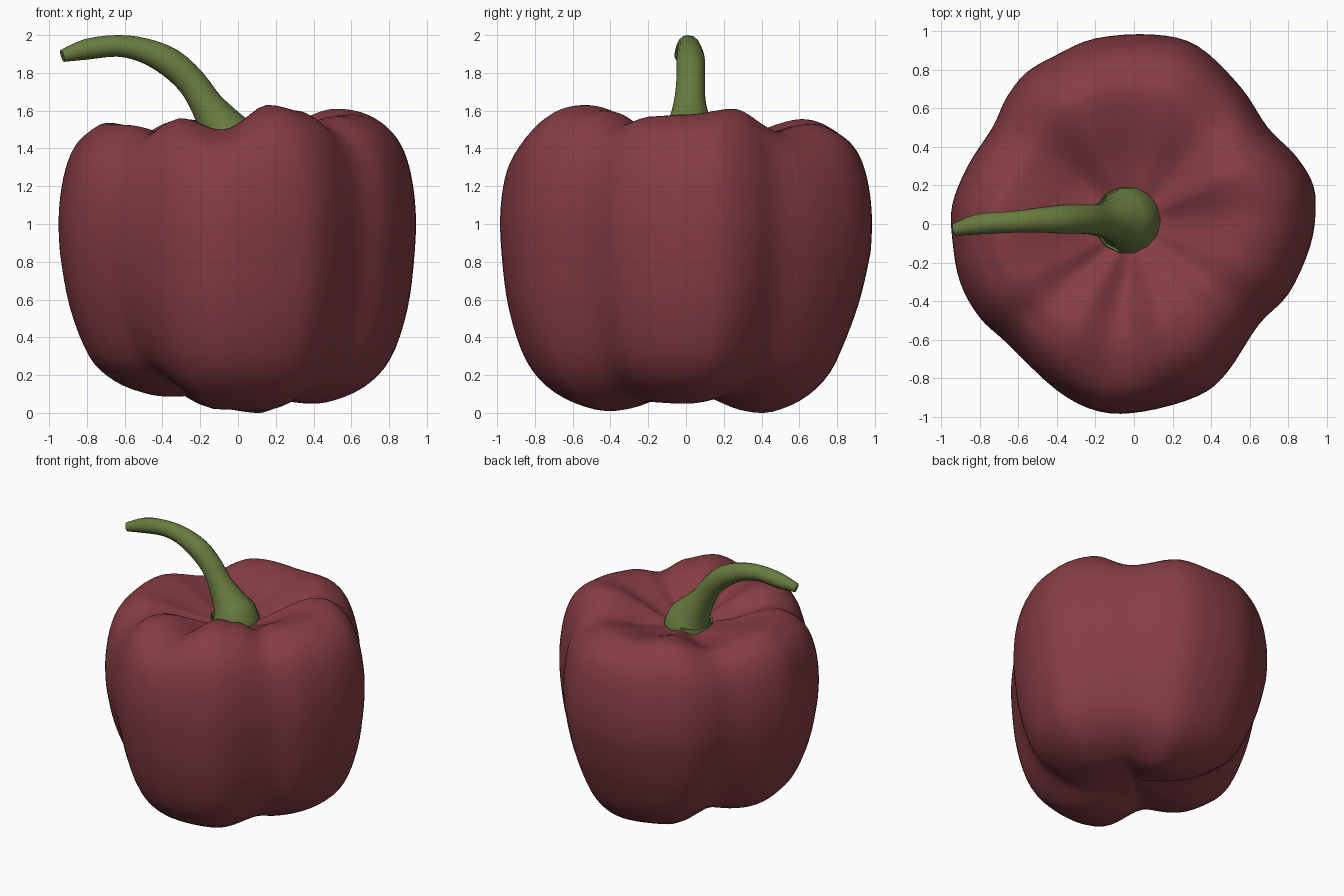
import bpy, bmesh, math
from mathutils import Vector

if "Cube" in bpy.data.objects:
    bpy.data.objects.remove(bpy.data.objects["Cube"])


def material(name, rgb):
    m = bpy.data.materials.new(name)
    m.diffuse_color = (*rgb, 1)
    m.use_nodes = True
    m.node_tree.nodes["Principled BSDF"].inputs["Base Color"].default_value = m.diffuse_color
    return m


def spline(p0, p1, p2, p3, t):
    """Catmull-Rom blend of four tuples."""
    return [0.5 * (2 * b + (c - a) * t + (2 * a - 5 * b + 4 * c - d) * t * t
                   + (3 * b - a - 3 * c + d) * t ** 3)
            for a, b, c, d in zip(p0, p1, p2, p3)]


def resample(pts, steps, closed):
    n, out = len(pts), []
    for i in range(n if closed else n - 1):
        k = [(i + j) % n if closed else min(max(i + j, 0), n - 1) for j in (-1, 0, 1, 2)]
        out += [spline(*(pts[q] for q in k), s / steps) for s in range(steps)]
    return out if closed else out + [list(pts[-1])]


def around(table, ang):
    """Smoothly interpolate a (degrees, value) table around the circle."""
    n = len(table)
    for i in range(n):
        a, b = table[i], table[(i + 1) % n]
        span = (b[0] - a[0]) % 360
        d = (ang - a[0]) % 360
        if d < span:
            t = d / span
            t = t * t * (3 - 2 * t)
            return a[1] + (b[1] - a[1]) * t
    return table[0][1]


# Outline seen from above
outline = [(.94, .08), (.92, .22), (.83, .36), (.69, .50), (.55, .71), (.33, .92),
           (.10, .98), (-.20, .96), (-.41, .87), (-.56, .78), (-.66, .65), (-.73, .50),
           (-.86, .30), (-.94, .10), (-.94, -.08), (-.90, -.30), (-.80, -.48),
           (-.65, -.62), (-.40, -.86), (-.18, -.97), (.05, -.97), (.33, -.89),
           (.48, -.77), (.645, -.52), (.80, -.36), (.91, -.12)]
# By angle: shoulder height, outward shift of the shoulder, foot height, foot taper
shoulder = [(0, 1.58), (25, 1.61), (52, 1.49), (75, 1.53), (90, 1.52), (115, 1.555),
            (142, 1.46), (175, 1.535), (205, 1.525), (222, 1.48), (240, 1.56),
            (262, 1.50), (287, 1.63), (305, 1.60), (322, 1.53), (342, 1.57)]
shift = [(20, .06), (100, .11), (180, .13), (235, .06), (290, 0)]
foot = [(0, .05), (40, .09), (75, .0), (110, .03), (142, .12), (180, .09),
        (222, .13), (255, .02), (285, .01), (322, .06)]
taper = [(0, 0), (95, .06), (180, .03), (270, 0)]
grooves = ((38, .6), (143, .9), (223, 1.1), (322, .4))
# Section: radius factor, height, shoulder weight, foot weight, groove depth, shift weight
section = [(0, 1.38, 0, 0, 0, 0), (.16, 1.405, .15, 0, 0, 0), (.30, 1.475, .75, 0, 0, .5),
           (.45, 1.555, 1, 0, 0, 1), (.60, 1.58, 1, 0, 0, 1), (.76, 1.545, .95, 0, .01, .4),
           (.89, 1.45, .6, 0, .02, .1), (.965, 1.30, .25, 0, .01, 0), (1.0, 1.08, 0, 0, 0, 0),
           (.995, .85, 0, 0, 0, 0), (.955, .55, 0, .05, .03, 0), (.86, .27, 0, .4, .07, 0),
           (.71, .10, 0, .8, .11, 0), (.50, .01, 0, 1, .13, 0), (.32, .02, 0, .8, .1, 0),
           (.15, .08, 0, .3, 0, 0), (0, .12, 0, 0, 0, 0)]

# Lobed pepper body
ring_xy = resample(outline, 4, True)
rows = resample(section, 4, False)
bm = bmesh.new()


def body_point(xy, row):
    f, z, ws, wf, wg, wh = row
    ang = math.degrees(math.atan2(xy[1], xy[0])) % 360
    g = sum(k * math.exp(-(((ang - c + 180) % 360 - 180) / 15) ** 2) for c, k in grooves)
    f = (f + wh * around(shift, ang)) * (1 - wg * g)
    f *= 1 - around(taper, ang) * min(1, max(0, (.85 - z) / .5))
    return (xy[0] * f, xy[1] * f,
            z + ws * (around(shoulder, ang) - 1.58) + wf * around(foot, ang))


rings = [[bm.verts.new(body_point(p, r)) for p in ring_xy] for r in rows[1:-1]]
n = len(ring_xy)
for a, b in zip(rings, rings[1:]):
    for i in range(n):
        bm.faces.new((a[i], b[i], b[(i + 1) % n], a[(i + 1) % n]))
for ring, row in ((rings[0], rows[0]), (rings[-1], rows[-1])):
    c = bm.verts.new((0, 0, row[1]))
    for i in range(n):
        bm.faces.new((c, ring[i], ring[(i + 1) % n]))
bmesh.ops.recalc_face_normals(bm, faces=bm.faces)
low = min(v.co.z for v in bm.verts)
for v in bm.verts:
    v.co.z -= low * max(0, 1 - v.co.z)
for f in bm.faces:
    f.smooth = True
me = bpy.data.meshes.new("pepper_body")
bm.to_mesh(me)
bm.free()
me.materials.append(material("dark_red", (.235, .046, .057)))
bpy.context.collection.objects.link(bpy.data.objects.new("pepper_body", me))

# Curved stem: swept rings of x, y, z, radius
path = resample([(-.04, .02, 1.36, .175), (-.04, .02, 1.425, .17), (-.085, .02, 1.51, .125),
                 (-.165, .02, 1.63, .088), (-.245, .025, 1.75, .078), (-.36, .025, 1.855, .077),
                 (-.50, .02, 1.92, .065), (-.64, .01, 1.943, .057), (-.80, 0, 1.925, .055),
                 (-.93, -.03, 1.89, .033)], 3, False)
bm = bmesh.new()
sides, rings = 14, []
for i, p in enumerate(path):
    a, b = path[max(i - 1, 0)], path[min(i + 1, len(path) - 1)]
    t = (Vector(b[:3]) - Vector(a[:3])).normalized()
    if p[2] < 1.44:
        t = Vector((0, 0, 1))
    u = t.cross(Vector((0, 1, 0))).normalized()
    v = t.cross(u)
    rings.append([bm.verts.new(Vector(p[:3]) + p[3] * (u * math.cos(k) + v * math.sin(k)))
                  for k in (j * math.tau / sides for j in range(sides))])
for a, b in zip(rings, rings[1:]):
    for i in range(sides):
        bm.faces.new((a[i], a[(i + 1) % sides], b[(i + 1) % sides], b[i]))
bm.faces.new(rings[0])
bm.faces.new(rings[-1])
bmesh.ops.recalc_face_normals(bm, faces=bm.faces)
me = bpy.data.meshes.new("stem")
bm.to_mesh(me)
bm.free()
me.materials.append(material("stem_green", (.14, .2, .05)))
stem = bpy.data.objects.new("stem", me)
bpy.context.collection.objects.link(stem)
bpy.context.view_layer.objects.active = stem
stem.select_set(True)
bpy.ops.object.shade_smooth_by_angle(angle=math.radians(50))
